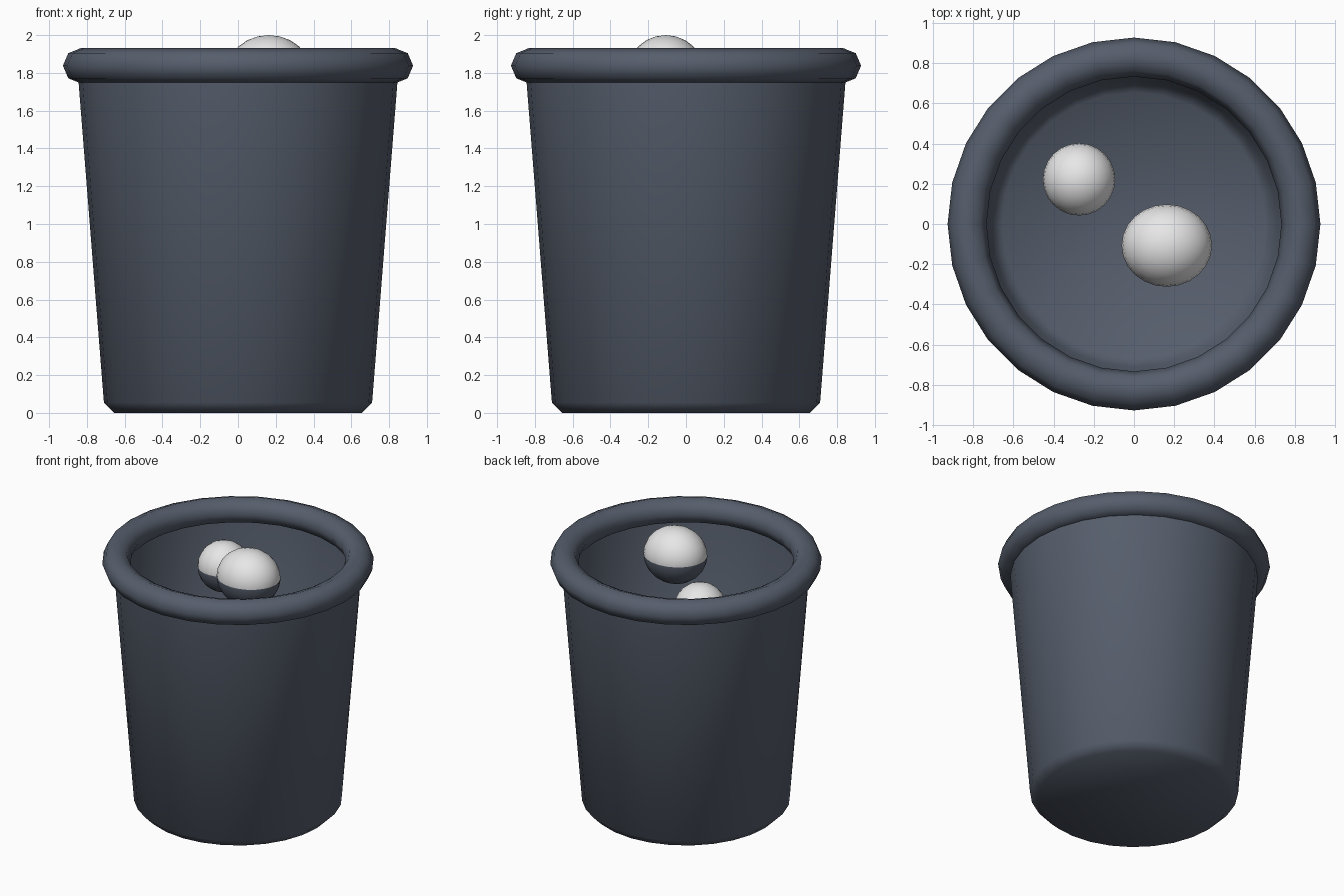
import bpy, bmesh, math

if "Cube" in bpy.data.objects:
    bpy.data.objects.remove(bpy.data.objects["Cube"], do_unlink=True)

SIDES = 28


def material(name, rgb):
    m = bpy.data.materials.new(name)
    m.use_nodes = True
    m.diffuse_color = (*rgb, 1)
    m.node_tree.nodes["Principled BSDF"].inputs["Base Color"].default_value = (*rgb, 1)
    return m


slate = material("slate_grey", (0.093, 0.112, 0.150))
white = material("soft_white", (0.8, 0.8, 0.8))


def finish(name, bm, *mats):
    mesh = bpy.data.meshes.new(name)
    for f in bm.faces:
        f.smooth = True
    bm.to_mesh(mesh)
    bm.free()
    for m in mats:
        mesh.materials.append(m)
    ob = bpy.data.objects.new(name, mesh)
    bpy.context.collection.objects.link(ob)
    return ob


def ring(bm, r, z):
    return [bm.verts.new((r * math.cos(2 * math.pi * i / SIDES),
                          r * math.sin(2 * math.pi * i / SIDES), z)) for i in range(SIDES)]


def bridge(bm, a, b):
    for i in range(SIDES):
        j = (i + 1) % SIDES
        bm.faces.new((a[i], a[j], b[j], b[i]))


# Open tapered bucket with a chamfered base
bm = bmesh.new()
rings = [ring(bm, r, z) for r, z in ((0.655, 0), (0.71, 0.055), (0.851, 1.838))]
bm.faces.new(rings[0][::-1])
for a, b in zip(rings, rings[1:]):
    bridge(bm, a, b)
finish("bucket_body", bm, slate)

# Rolled rim with an eight-sided section
bm = bmesh.new()
loops = []
for k in range(8):
    t = math.pi * k / 4
    loops.append(ring(bm, 0.83 + 0.097 * math.cos(t), 1.838 + 0.094 * math.sin(t)))
for k in range(8):
    bridge(bm, loops[k], loops[(k + 1) % 8])
bmesh.ops.recalc_face_normals(bm, faces=bm.faces)
finish("rolled_rim", bm, slate)


# Two-tone balls: white upper half, dark lower half
def ball(name, centre, radii):
    bm = bmesh.new()
    bmesh.ops.create_uvsphere(bm, u_segments=24, v_segments=12, radius=1)
    for f in bm.faces:
        f.material_index = 0 if f.calc_center_median().z > 0 else 1
    bmesh.ops.scale(bm, vec=radii, verts=bm.verts)
    bmesh.ops.translate(bm, vec=centre, verts=bm.verts)
    finish(name, bm, white, slate)


ball("large_ball", (0.163, -0.107, 1.80), (0.225, 0.205, 0.20))
ball("small_ball", (-0.273, 0.222, 1.64), (0.18, 0.18, 0.18))
